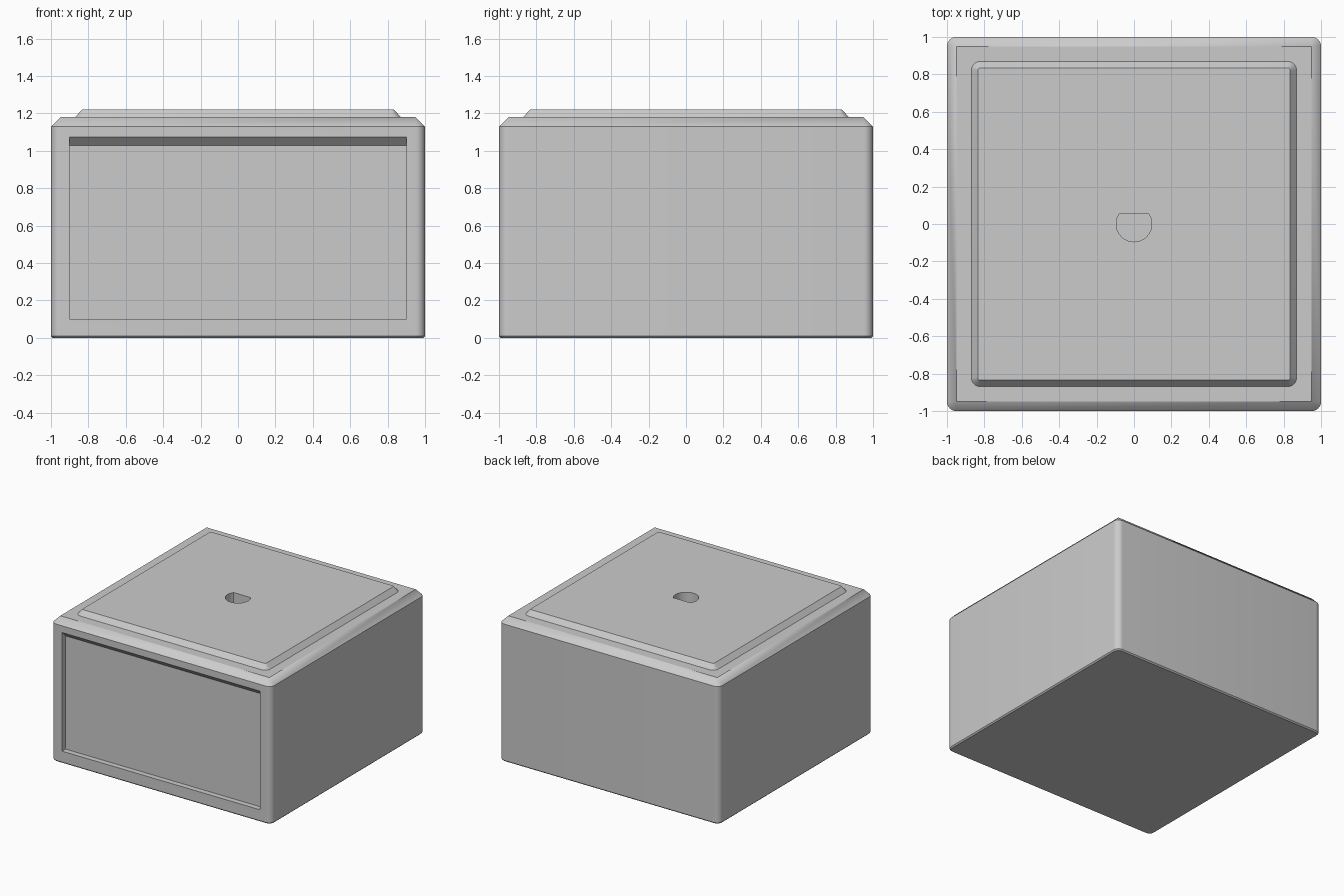
import bpy
import bmesh
import math

cube = bpy.data.objects.get("Cube")
if cube:
    bpy.data.objects.remove(cube, do_unlink=True)

grey = bpy.data.materials.new("plain grey")
grey.use_nodes = True
grey.diffuse_color = (0.6, 0.6, 0.6, 1)
grey.node_tree.nodes["Principled BSDF"].inputs["Base Color"].default_value = (0.6, 0.6, 0.6, 1)


def rounded_square(half, radius, z, steps=8):
    """Points round a square with rounded corners, counter-clockwise."""
    points = []
    for corner in range(4):
        mid = math.radians(45 + 90 * corner)
        cx = math.copysign(half - radius, math.cos(mid))
        cy = math.copysign(half - radius, math.sin(mid))
        for i in range(steps + 1):
            a = math.radians(90 * (corner + i / steps))
            points.append((cx + radius * math.cos(a), cy + radius * math.sin(a), z))
    return points


def loft(name, rings):
    """Closed solid through a stack of equal rings."""
    bm = bmesh.new()
    loops = [[bm.verts.new(p) for p in ring] for ring in rings]
    n = len(loops[0])
    for low, high in zip(loops, loops[1:]):
        for i in range(n):
            j = (i + 1) % n
            bm.faces.new((low[i], low[j], high[j], high[i]))
    bm.faces.new(loops[0][::-1])
    bm.faces.new(loops[-1])
    bmesh.ops.remove_doubles(bm, verts=bm.verts, dist=0.00001)
    bmesh.ops.recalc_face_normals(bm, faces=bm.faces)
    mesh = bpy.data.meshes.new(name)
    bm.to_mesh(mesh)
    bm.free()
    mesh.materials.append(grey)
    obj = bpy.data.objects.new(name, mesh)
    bpy.context.collection.objects.link(obj)
    return obj


def cut(target, cutter):
    """Subtract the cutter and discard it."""
    cutter.hide_render = True
    mod = target.modifiers.new("cut", "BOOLEAN")
    mod.operation = "DIFFERENCE"
    mod.solver = "EXACT"
    mod.object = cutter
    bpy.context.view_layer.objects.active = target
    bpy.ops.object.modifier_apply(modifier=mod.name)
    bpy.data.objects.remove(cutter, do_unlink=True)


# Box with chamfered rim and raised top panel: half width, corner radius, height
sections = [
    (0.99, 0.04, 0), (1, 0.05, 0.01), (1, 0.05, 1.13), (0.95, 0, 1.18),
    (0.87, 0.05, 1.18), (0.835, 0.015, 1.22),
]
box = loft("box_body", [rounded_square(*s) for s in sections])

# Front panel recess with a sloping upper edge
profile = [(-1.1, 0.1), (-0.955, 0.1), (-0.955, 1.03), (-1, 1.075), (-1.1, 1.075)]
cut(box, loft("recess_cutter", [[(x, y, z) for y, z in profile] for x in (-0.9, 0.9)]))

# D-shaped socket in the middle of the top
radius, flat_y = 0.095, 0.055
start = math.pi - math.asin(flat_y / radius)
sweep = math.pi + 2 * math.asin(flat_y / radius)
arc = [start + sweep * i / 32 for i in range(33)]
cut(box, loft("socket_cutter", [
    [(radius * math.cos(a), radius * math.sin(a), z) for a in arc] for z in (1.02, 1.3)
]))

# Smooth rounded corners, crisp edges
bpy.ops.object.select_all(action="DESELECT")
box.select_set(True)
bpy.context.view_layer.objects.active = box
bpy.ops.object.shade_smooth_by_angle(angle=math.radians(30))
